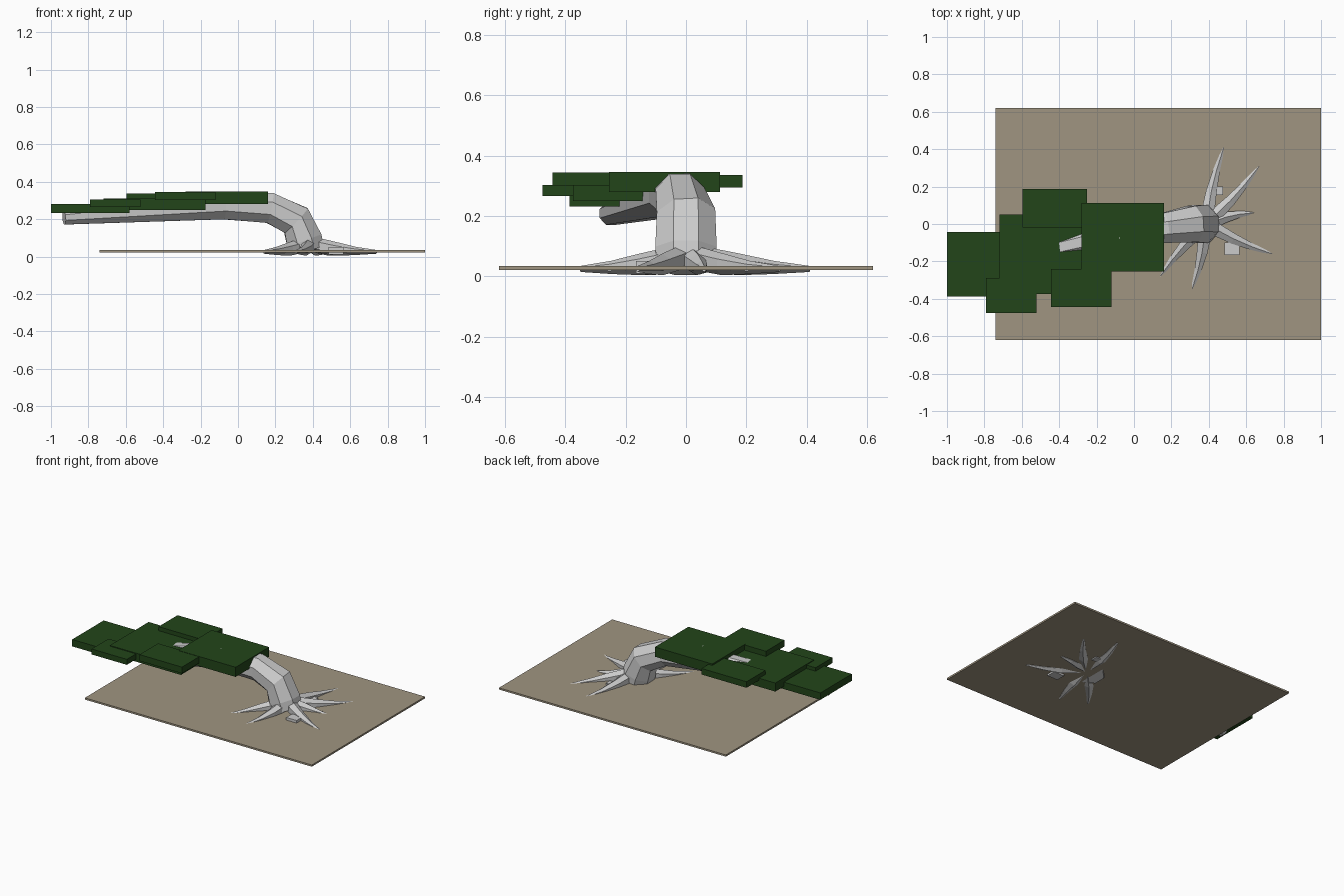
import bpy, bmesh, math
from mathutils import Vector

if "Cube" in bpy.data.objects:
    bpy.data.objects.remove(bpy.data.objects["Cube"])


def material(name, rgb):
    m = bpy.data.materials.new(name)
    m.diffuse_color = (*rgb, 1)
    m.use_nodes = True
    m.node_tree.nodes["Principled BSDF"].inputs["Base Color"].default_value = m.diffuse_color
    return m


def finish(name, bm, mat=None):
    bmesh.ops.recalc_face_normals(bm, faces=bm.faces[:])
    me = bpy.data.meshes.new(name)
    bm.to_mesh(me)
    bm.free()
    ob = bpy.data.objects.new(name, me)
    bpy.context.collection.objects.link(ob)
    if mat:
        me.materials.append(mat)
    return ob


def box(name, x0, x1, y0, y1, z0, z1, mat=None):
    bm = bmesh.new()
    bmesh.ops.create_cube(bm, size=1)
    for v in bm.verts:
        v.co = Vector(((x0 + x1) / 2 + v.co.x * (x1 - x0),
                       (y0 + y1) / 2 + v.co.y * (y1 - y0),
                       (z0 + z1) / 2 + v.co.z * (z1 - z0)))
    return finish(name, bm, mat)


def tube(name, path, sides, side_hint):
    """Faceted tube; path items are (x, y, z, radius sideways, radius up)."""
    bm = bmesh.new()
    pts = [Vector(p[:3]) for p in path]
    rings = []
    for i, p in enumerate(pts):
        t = (pts[min(i + 1, len(pts) - 1)] - pts[max(i - 1, 0)]).normalized()
        u = Vector(side_hint)
        u = (u - t * u.dot(t)).normalized()
        w = t.cross(u)
        ring = []
        for k in range(sides):
            a = 2 * math.pi * (k + 0.5) / sides
            ring.append(bm.verts.new(p + u * math.cos(a) * path[i][3] + w * math.sin(a) * path[i][4]))
        rings.append(ring)
    for a, b in zip(rings, rings[1:]):
        for k in range(sides):
            n = (k + 1) % sides
            bm.faces.new((a[k], a[n], b[n], b[k]))
    bm.faces.new(rings[0])
    bm.faces.new(rings[-1])
    return finish(name, bm)


sand = material("sand", (0.35, 0.30, 0.22))
green = material("leaf_green", (0.016, 0.06, 0.01))

# Ground sheet
box("ground", -0.74, 1.0, -0.62, 0.62, 0.022, 0.034, sand)

# Bent trunk
tube("trunk", [
    (0.37, 0, 0.03, 0.105, 0.10),
    (0.355, 0, 0.085, 0.11, 0.105),
    (0.31, 0, 0.193, 0.105, 0.097),
    (0.17, -0.02, 0.26, 0.088, 0.088),
    (-0.08, -0.05, 0.273, 0.08, 0.08),
    (-0.93, -0.25, 0.208, 0.04, 0.04),
], 8, (0, 1, 0))

# Spreading roots, each tapering to a tip
tips = [(0.48, 0.41), (0.67, 0.31), (0.64, 0.06),
        (0.74, -0.16), (0.31, -0.35), (0.14, -0.28)]
base = Vector((0.385, 0, 0))
for i, (x, y) in enumerate(tips):
    d = Vector((x, y, 0)) - base
    side = Vector((-d.y, d.x, 0)).normalized()
    path = []
    for f, z, rs, ru in [(0.1, 0.062, 0.042, 0.04), (0.42, 0.04, 0.033, 0.036),
                         (0.7, 0.03, 0.021, 0.022), (1, 0.025, 0.007, 0.01)]:
        p = base + d * f + side * (0.012 * math.sin(math.pi * f) * (-1) ** i)
        path.append((p.x, p.y, z, rs, ru))
    tube(f"root_{i + 1}", path, 6, side)

# Small stones beside the roots
box("stone_front", 0.485, 0.565, -0.165, -0.10, 0.01, 0.052)
box("stone_back", 0.435, 0.475, 0.155, 0.20, 0.015, 0.047)

# Flat foliage pads
pads = [
    (-0.28, 0.16, -0.255, 0.112, 0.28, 0.347),
    (-0.595, -0.25, -0.02, 0.187, 0.295, 0.337),
    (-0.72, -0.175, -0.375, 0.05, 0.25, 0.309),
    (-1.0, -0.58, -0.387, -0.043, 0.232, 0.28),
    (-0.79, -0.52, -0.475, -0.29, 0.266, 0.304),
    (-0.445, -0.12, -0.443, -0.24, 0.301, 0.345),
]
for i, p in enumerate(pads):
    box(f"foliage_pad_{i + 1}", *p, green)
